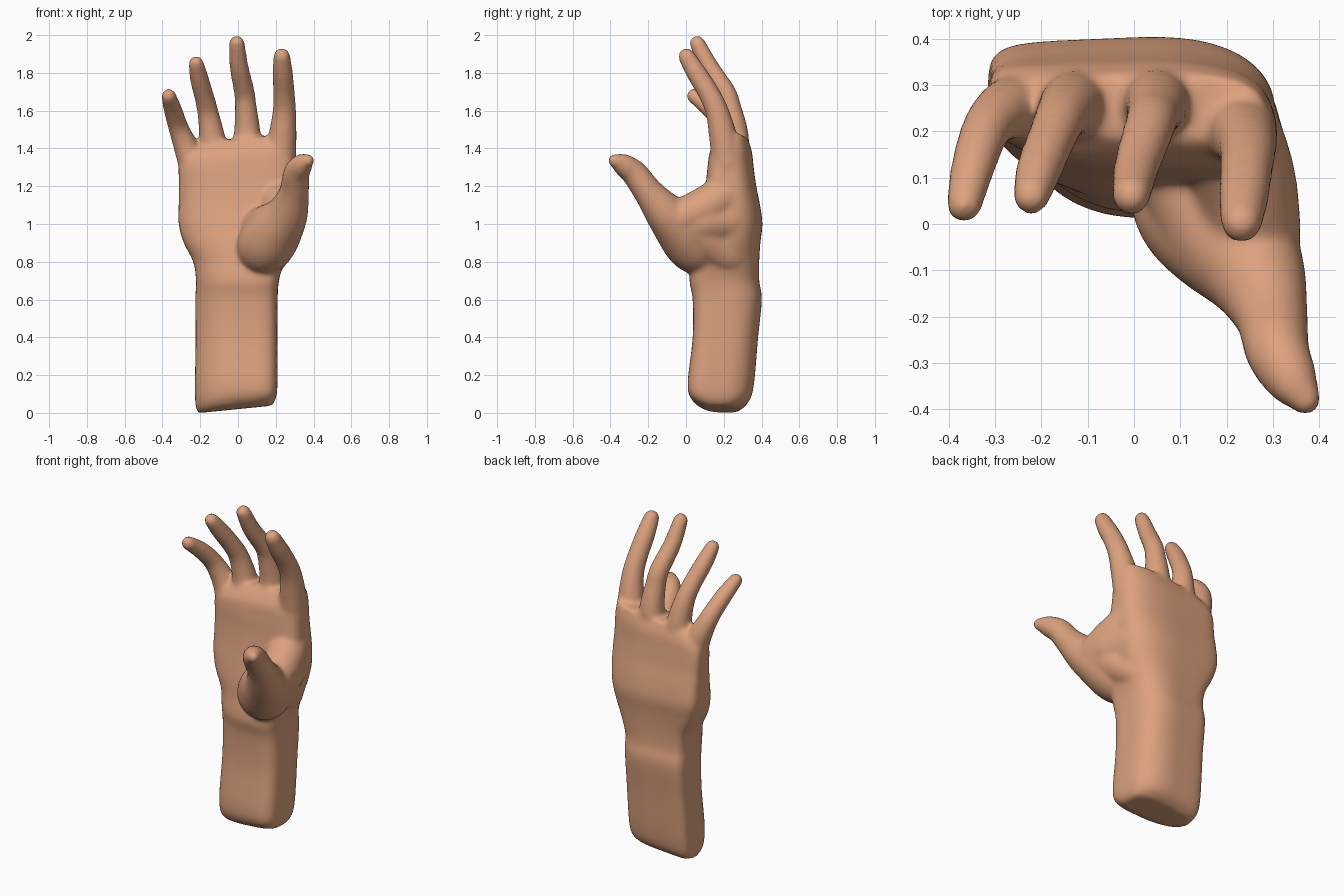
import bpy, bmesh, math
from mathutils import Vector

cube = bpy.data.objects.get("Cube")
if cube:
    bpy.data.objects.remove(cube, do_unlink=True)

SIDES = 48


def spline(keys, steps=5):
    """Catmull-Rom interpolation through tuples of any length."""
    out = []
    last = len(keys) - 1
    for i in range(last):
        quad = [keys[max(0, min(last, i + k))] for k in (-1, 0, 1, 2)]
        for s in range(steps):
            t = s / steps
            out.append(tuple(
                0.5 * (2 * b + (c - a) * t + (2 * a - 5 * b + 4 * c - d) * t * t
                       + (3 * b - a - 3 * c + d) * t ** 3)
                for a, b, c, d in zip(*quad)))
    out.append(tuple(keys[last]))
    return out


def skin(bm, rings):
    """Bridge a stack of rings and close both ends."""
    loops = [[bm.verts.new(p) for p in ring] for ring in rings]
    for a, b in zip(loops, loops[1:]):
        for i in range(SIDES):
            j = (i + 1) % SIDES
            bm.faces.new((a[i], a[j], b[j], b[i]))
    bm.faces.new(loops[0][::-1])
    bm.faces.new(loops[-1])


def digit(bm, keys):
    """Round-ended tube through (x, y, z, radius) keys."""
    pts = spline(keys)
    centres = [Vector(p[:3]) for p in pts]
    radii = [p[3] for p in pts]
    n = len(pts)
    rings = []

    def ring(c, t, r):
        u = Vector((1, 0, 0))
        u = (u - t * u.dot(t)).normalized()
        v = t.cross(u)
        rings.append([c + r * (u * math.cos(a) + v * math.sin(a))
                      for a in (math.tau * k / SIDES for k in range(SIDES))])

    caps = [math.radians(d) for d in (25, 50, 70, 85)]
    t = (centres[1] - centres[0]).normalized()
    for a in reversed(caps):
        ring(centres[0] - t * radii[0] * math.sin(a), t, radii[0] * math.cos(a))
    for i in range(n):
        t = (centres[min(i + 1, n - 1)] - centres[max(i - 1, 0)]).normalized()
        ring(centres[i], t, radii[i])
    for a in caps:
        ring(centres[-1] + t * radii[-1] * math.sin(a), t, radii[-1] * math.cos(a))
    skin(bm, rings)


def trunk(bm, keys):
    """Rounded-box sections from (z, x0, x1, y0, y1, tilt) keys."""
    rings = []
    for z, x0, x1, y0, y1, tilt in spline(keys):
        ring = []
        for k in range(SIDES):
            a = math.tau * (k + 0.5) / SIDES
            c, s = math.cos(a), math.sin(a)
            # each corner has its own tightness
            if s > 0:
                power = 2.4 if c > 0 else 7
            else:
                power = 4.5 if c > 0 else 2.1
            u = math.copysign(abs(c) ** (2 / power), c)
            v = math.copysign(abs(s) ** (2 / power), s)
            x = (x0 + x1) / 2 + (x1 - x0) / 2 * u
            y = (y0 + y1) / 2 + (y1 - y0) / 2 * v * (0.98 + 0.08 * u)
            ring.append((x, y, z + tilt * x))
        rings.append(ring)
    skin(bm, rings)


bm = bmesh.new()

# Forearm, wrist and palm
trunk(bm, [
    (0.02, -0.21, 0.18, 0.1, 0.28, 0.1),
    (0.06, -0.225, 0.2, 0.035, 0.335, 0.08),
    (0.15, -0.228, 0.209, 0.01, 0.362, 0),
    (0.4, -0.224, 0.209, 0.037, 0.384, 0),
    (0.6, -0.226, 0.21, 0.037, 0.404, 0),
    (0.7, -0.222, 0.217, 0.02, 0.39, 0),
    (0.8, -0.237, 0.245, 0.035, 0.39, 0),
    (0.9, -0.287, 0.28, 0.05, 0.396, 0),
    (1.0, -0.314, 0.298, 0.07, 0.407, 0),
    (1.1, -0.314, 0.305, 0.09, 0.394, 0),
    (1.2, -0.312, 0.304, 0.105, 0.374, 0),
    (1.3, -0.314, 0.298, 0.115, 0.36, 0),
    (1.38, -0.295, 0.294, 0.13, 0.35, 0.08),
    (1.45, -0.2, 0.28, 0.18, 0.325, 0.1),
])

# Thumb with its pad
digit(bm, [(0.11, 0.16, 0.83, 0.11), (0.14, 0.06, 0.88, 0.15),
           (0.2, -0.02, 0.97, 0.145), (0.263, -0.11, 1.06, 0.11),
           (0.297, -0.2, 1.17, 0.079), (0.31, -0.275, 1.27, 0.07),
           (0.343, -0.34, 1.318, 0.057), (0.37, -0.378, 1.336, 0.036)])
# Inner edge of the pad, running into the palm
digit(bm, [(0.06, 0.2, 0.98, 0.1), (0.12, 0.1, 0.98, 0.11),
           (0.19, -0.03, 1.0, 0.115), (0.25, -0.1, 1.05, 0.095)])
# Side of the palm behind the pad: heel, middle and web
digit(bm, [(0.16, 0.22, 0.84, 0.11), (0.195, 0.11, 0.92, 0.12), (0.22, 0.02, 1.0, 0.13)])
digit(bm, [(0.19, 0.23, 1.02, 0.12), (0.233, 0.08, 1.01, 0.12)])
digit(bm, [(0.2, 0.22, 1.16, 0.11), (0.237, 0.1, 1.085, 0.112), (0.257, -0.02, 1.03, 0.105)])

# Index, middle, ring and little fingers
digit(bm, [(0.222, 0.22, 1.32, 0.085), (0.235, 0.197, 1.46, 0.075),
           (0.246, 0.163, 1.6, 0.062), (0.243, 0.117, 1.7, 0.057),
           (0.237, 0.055, 1.8, 0.054), (0.232, 0.003, 1.887, 0.045)])
digit(bm, [(0.04, 0.245, 1.32, 0.085), (0.049, 0.26, 1.47, 0.072),
           (0.041, 0.234, 1.62, 0.058), (0.033, 0.208, 1.7, 0.055),
           (0.006, 0.125, 1.83, 0.05), (-0.006, 0.06, 1.957, 0.042)])
digit(bm, [(-0.11, 0.245, 1.28, 0.085), (-0.132, 0.258, 1.43, 0.072),
           (-0.155, 0.235, 1.57, 0.058), (-0.175, 0.192, 1.66, 0.053),
           (-0.205, 0.118, 1.77, 0.05), (-0.222, 0.06, 1.85, 0.041)])
digit(bm, [(-0.22, 0.25, 1.26, 0.08), (-0.268, 0.25, 1.39, 0.068),
           (-0.315, 0.212, 1.51, 0.054), (-0.345, 0.133, 1.605, 0.049),
           (-0.367, 0.042, 1.678, 0.04)])

bmesh.ops.recalc_face_normals(bm, faces=bm.faces[:])
mesh = bpy.data.meshes.new("hand")
bm.to_mesh(mesh)
bm.free()
hand = bpy.data.objects.new("hand", mesh)
bpy.context.collection.objects.link(hand)

# Fuse the parts into one soft skin
remesh = hand.modifiers.new("fuse", 'REMESH')
remesh.mode = 'VOXEL'
remesh.voxel_size = 0.011
remesh.use_smooth_shade = True
soften = hand.modifiers.new("soften", 'SMOOTH')
soften.factor = 0.5
soften.iterations = 15

bpy.ops.object.select_all(action='DESELECT')
hand.select_set(True)
bpy.context.view_layer.objects.active = hand
for name in ("fuse", "soften"):
    bpy.ops.object.modifier_apply(modifier=name)
bpy.ops.object.shade_smooth()

# Skin colour
skin_tone = bpy.data.materials.new("skin_tan")
skin_tone.use_nodes = True
colour = (0.72, 0.36, 0.21, 1)
skin_tone.diffuse_color = colour
skin_tone.node_tree.nodes["Principled BSDF"].inputs["Base Color"].default_value = colour
hand.data.materials.clear()
hand.data.materials.append(skin_tone)
